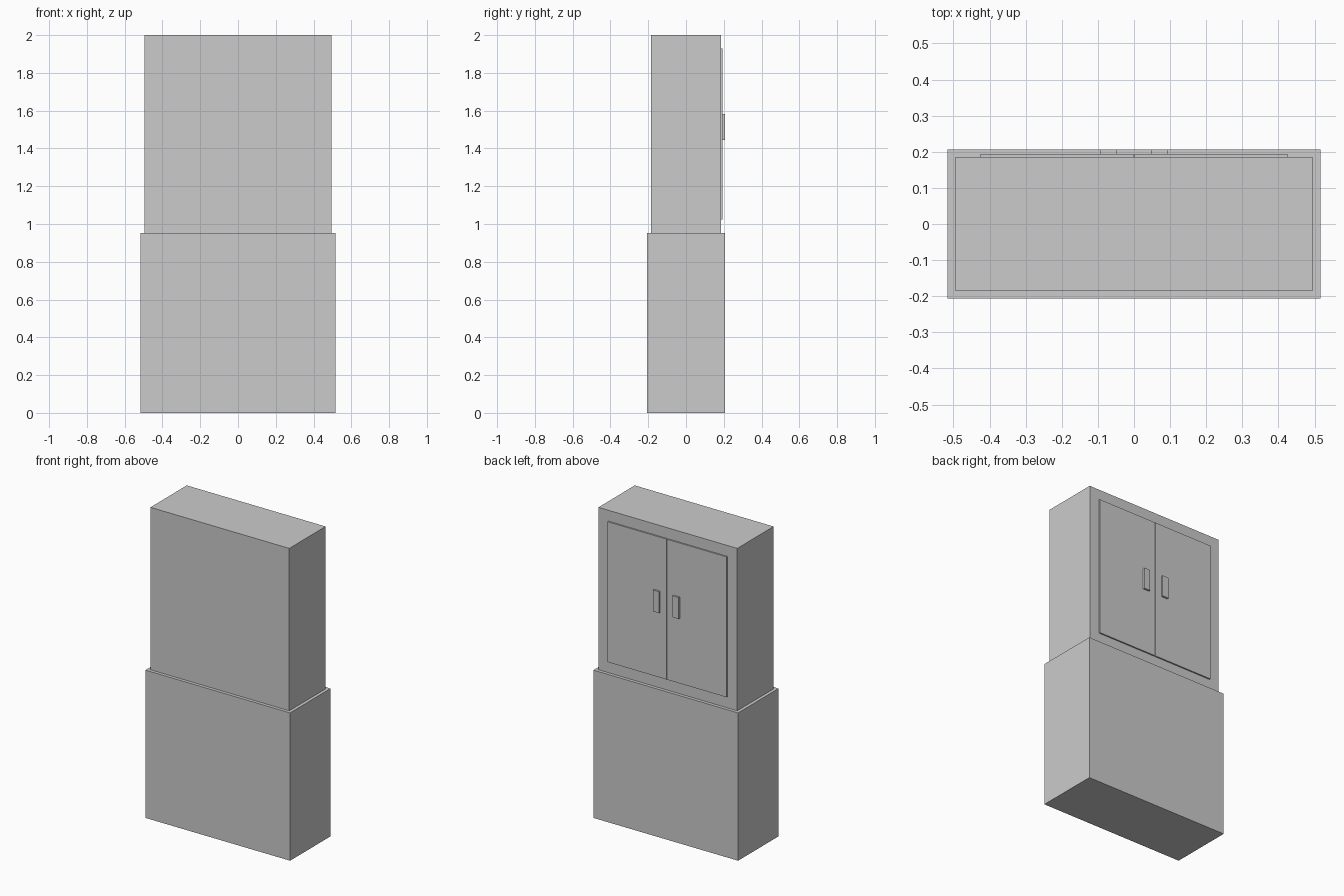
import bpy

cube = bpy.data.objects.get("Cube")
if cube:
    bpy.data.objects.remove(cube, do_unlink=True)

# One plain grey for the whole cabinet
grey = bpy.data.materials.new("light_grey")
grey.use_nodes = True
colour = (0.6, 0.6, 0.6, 1)
grey.diffuse_color = colour
grey.node_tree.nodes["Principled BSDF"].inputs["Base Color"].default_value = colour


def box(name, low, high):
    """Add a box spanning two opposite corners."""
    centre = [(a + b) / 2 for a, b in zip(low, high)]
    bpy.ops.mesh.primitive_cube_add(size=1, location=centre)
    obj = bpy.context.object
    obj.name = name
    obj.scale = [b - a for a, b in zip(low, high)]
    bpy.ops.object.transform_apply(location=False, rotation=False, scale=True)
    obj.data.materials.append(grey)
    return obj


def box_pair(name, low, high):
    """Add a left box and its mirror image on the right."""
    box("left_" + name, low, high)
    box("right_" + name, (-high[0], *low[1:]), (-low[0], *high[1:]))


base_top = 0.953
body_back = 0.185
door_back = 0.194

# Cabinet bodies
box("lower_cabinet", (-0.516, -0.206, 0), (0.516, 0.206, base_top))
box("upper_cabinet", (-0.495, -body_back, base_top), (0.495, body_back, 2))

# Thin doors with a narrow seam, and their handles
box_pair("door", (0.0015, body_back, 1.025), (0.425, door_back, 1.93))
box_pair("handle", (0.048, door_back, 1.445), (0.0925, 0.206, 1.583))
